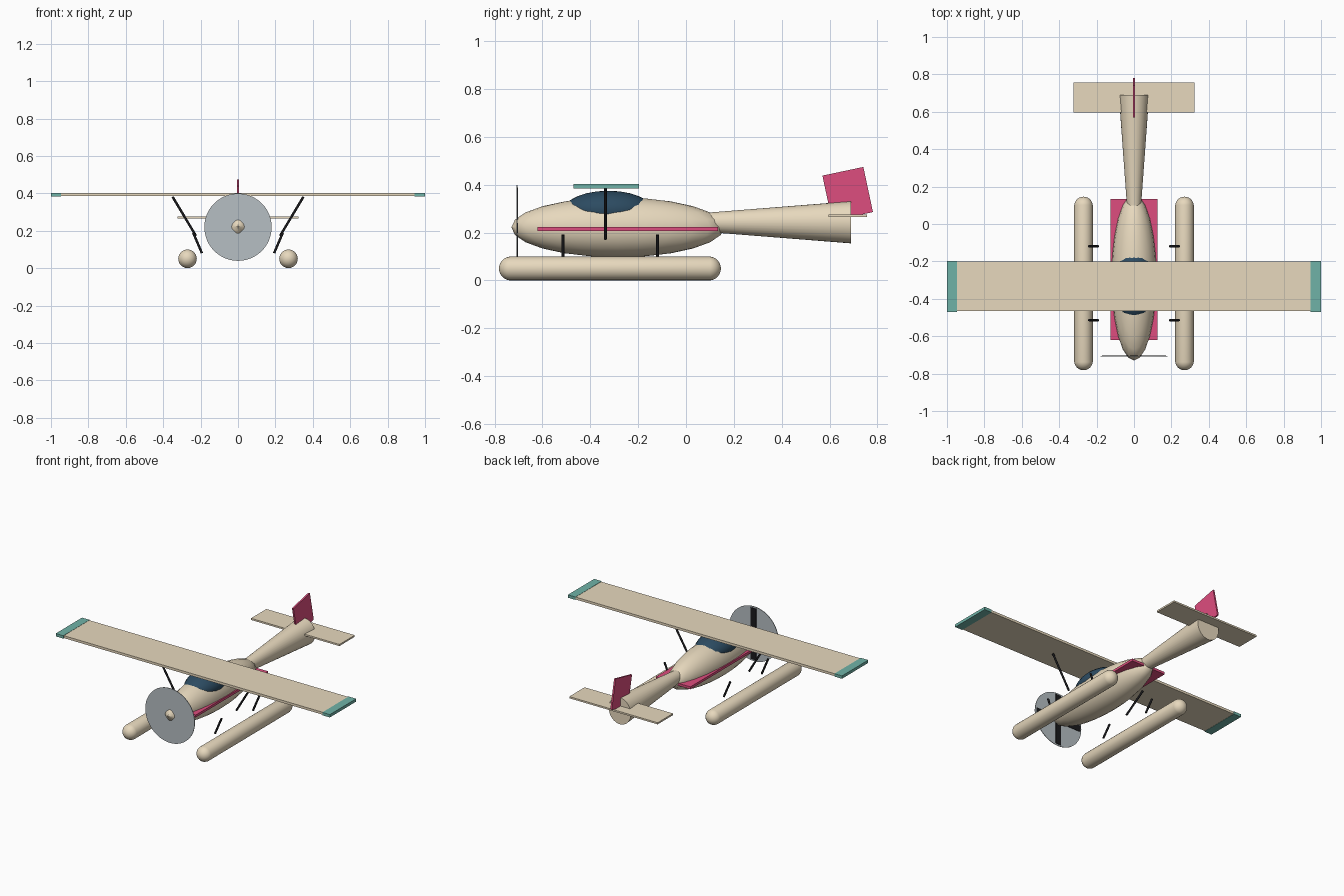
import bpy
from math import radians, pi
from mathutils import Vector

if "Cube" in bpy.data.objects:
    bpy.data.objects.remove(bpy.data.objects["Cube"])


def material(name, rgb):
    m = bpy.data.materials.new(name)
    m.diffuse_color = (*rgb, 1)
    m.use_nodes = True
    m.node_tree.nodes["Principled BSDF"].inputs["Base Color"].default_value = m.diffuse_color
    return m


CREAM = material("cream", (0.80, 0.69, 0.51))
PINK = material("pink", (0.73, 0.075, 0.21))
TEAL = material("teal", (0.16, 0.45, 0.39))
GLASS = material("glass", (0.025, 0.07, 0.12))
BLACK = material("black", (0.01, 0.01, 0.012))
GREY = material("grey", (0.47, 0.52, 0.55))


def finish(name, mat, smooth=False):
    ob = bpy.context.object
    ob.name = name
    ob.data.materials.append(mat)
    if smooth:
        bpy.ops.object.transform_apply(location=False, rotation=True, scale=True)
        bpy.ops.object.shade_smooth_by_angle(angle=radians(40))
    return ob


def box(name, center, size, mat, tilt=0):
    bpy.ops.mesh.primitive_cube_add(size=1, location=center, rotation=(tilt, 0, 0))
    bpy.context.object.scale = size
    return finish(name, mat)


def ellipsoid(name, center, radii, mat, seg=24, rings=12):
    bpy.ops.mesh.primitive_uv_sphere_add(segments=seg, ring_count=rings, radius=1, location=center)
    bpy.context.object.scale = radii
    return finish(name, mat, True)


def rod(name, a, b, radius, mat, verts=12):
    a, b = Vector(a), Vector(b)
    d = b - a
    bpy.ops.mesh.primitive_cylinder_add(vertices=verts, radius=radius, depth=d.length,
                                        location=(a + b) / 2,
                                        rotation=d.to_track_quat('Z', 'Y').to_euler())
    return finish(name, mat, True)


def capsule(name, x, y0, y1, z, r, mat):
    # sphere split at its middle, halves pulled apart along y
    bpy.ops.mesh.primitive_uv_sphere_add(segments=24, ring_count=13, radius=r,
                                         rotation=(pi / 2, 0, 0))
    bpy.ops.object.transform_apply(location=False, rotation=True, scale=True)
    for v in bpy.context.object.data.vertices:
        v.co.y += (y0 + r) if v.co.y < 0 else (y1 - r)
        v.co.x += x
        v.co.z += z
    return finish(name, mat, True)


# Fuselage, canopy and side stripe slab
ellipsoid("fuselage", (0, -0.285, 0.222), (0.12, 0.445, 0.125), CREAM)
ellipsoid("canopy", (0, -0.325, 0.295), (0.108, 0.185, 0.08), GLASS)
box("side_stripe", (0, -0.243, 0.215), (0.252, 0.755, 0.016), PINK)

# Tail boom, widening to the rear
bpy.ops.mesh.primitive_cone_add(vertices=32, radius1=0.088, radius2=0.0405, depth=0.60,
                                location=(0, 0.39, 0.243), rotation=(pi / 2, 0, 0))
bpy.context.object.scale = (0.92, 1, 1)
finish("tail_boom", CREAM, True)

# Tail surfaces
box("tailplane", (0, 0.676, 0.271), (0.645, 0.16, 0.011), CREAM)
box("tail_fin", (0, 0.676, 0.362), (0.011, 0.175, 0.193), PINK, radians(12))

# Wing
box("wing", (0, -0.333, 0.393), (1.91, 0.266, 0.016), CREAM)

# Propeller disc with crossed blades behind it
rod("propeller_disc", (0, -0.709, 0.219), (0, -0.705, 0.219), 0.18, GREY, 48)
box("propeller_blade_vertical", (0, -0.704, 0.219), (0.042, 0.004, 0.34), BLACK)
box("propeller_blade_horizontal", (0, -0.704, 0.219), (0.34, 0.004, 0.042), BLACK)

# Mirrored parts
for side, s in (("right", 1), ("left", -1)):
    box(f"wing_tip_{side}", (s * 0.9725, -0.334, 0.393), (0.055, 0.274, 0.019), TEAL)
    rod(f"wing_strut_{side}", (s * 0.35, -0.337, 0.382), (s * 0.225, -0.337, 0.173), 0.0065, BLACK)
    capsule(f"float_{side}", s * 0.27, -0.782, 0.146, 0.05, 0.05, CREAM)
    for end, y in (("front", -0.514), ("rear", -0.119)):
        rod(f"float_strut_{end}_{side}", (s * 0.24, y, 0.19), (s * 0.193, y, 0.08), 0.0065, BLACK)
